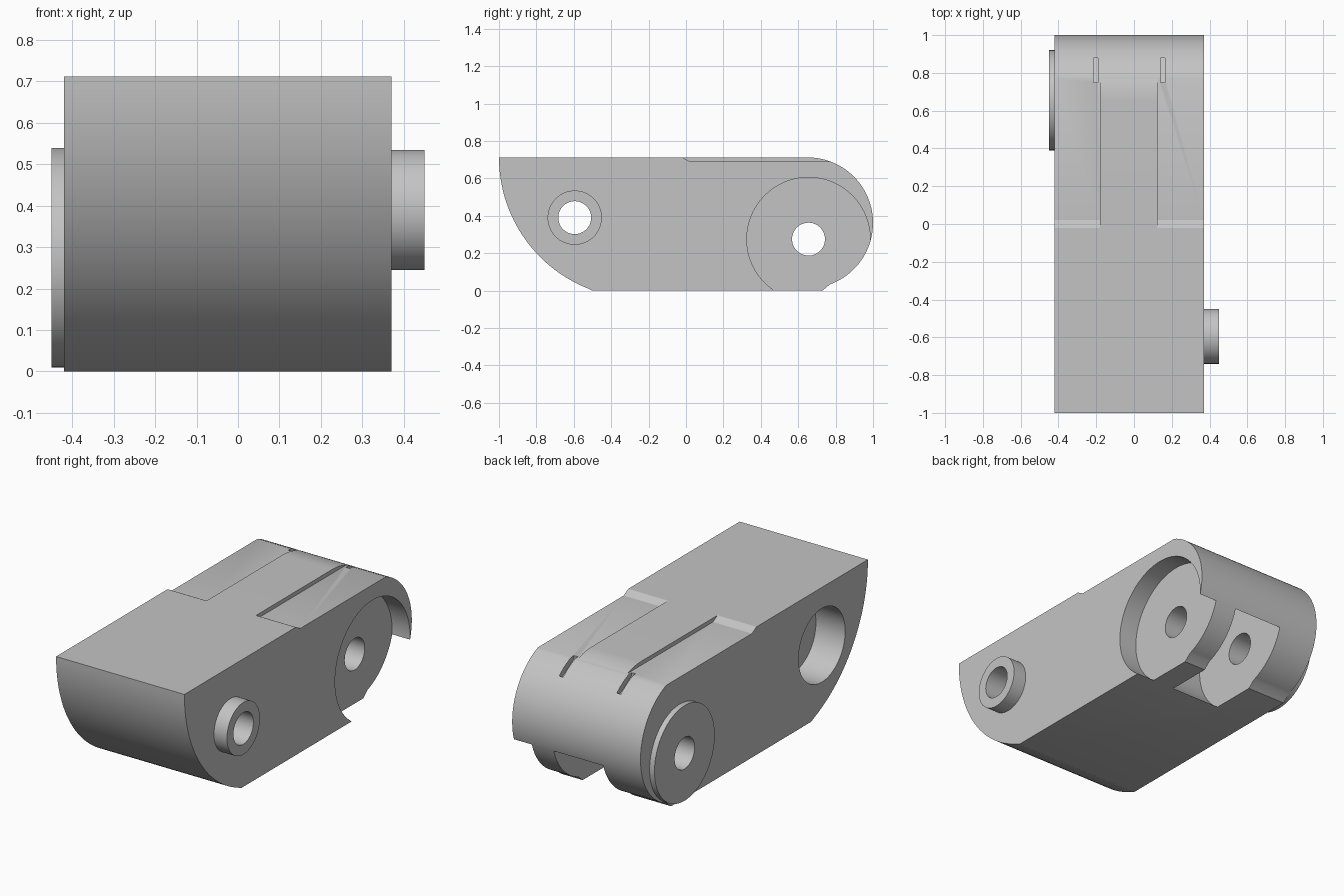
import bpy, bmesh, math

cube = bpy.data.objects.get("Cube")
if cube:
    bpy.data.objects.remove(cube, do_unlink=True)

grey = bpy.data.materials.new("plain_grey")
grey.use_nodes = True
grey.diffuse_color = (0.55, 0.55, 0.55, 1)
grey.node_tree.nodes["Principled BSDF"].inputs["Base Color"].default_value = grey.diffuse_color

REAR, FRONT = (0.655, 0.275), (-0.595, 0.39)   # pivot centres (y, z)
LEFT, RIGHT = 0.37, -0.42                      # side faces (x)


def arc(cy, cz, r, start, end, n):
    """Points of an arc in the side plane, angles in degrees."""
    steps = [math.radians(start + (end - start) * i / n) for i in range(n + 1)]
    return [(cy + r * math.cos(a), cz + r * math.sin(a)) for a in steps]


def prism(name, points, x0, x1):
    """Extrude a side outline along x."""
    bm = bmesh.new()
    face = bm.faces.new([bm.verts.new((x0, y, z)) for y, z in points])
    out = bmesh.ops.extrude_face_region(bm, geom=[face])
    verts = [v for v in out["geom"] if isinstance(v, bmesh.types.BMVert)]
    bmesh.ops.translate(bm, vec=(x1 - x0, 0, 0), verts=verts)
    bmesh.ops.recalc_face_normals(bm, faces=bm.faces)
    mesh = bpy.data.meshes.new(name)
    bm.to_mesh(mesh)
    bm.free()
    mesh.materials.append(grey)
    obj = bpy.data.objects.new(name, mesh)
    bpy.context.collection.objects.link(obj)
    return obj


def disc(name, centre, r, x0, x1, n=64):
    return prism(name, arc(*centre, r, 0, 360 - 360 / n, n - 1), x0, x1)


def select(obj):
    bpy.ops.object.select_all(action="DESELECT")
    obj.select_set(True)
    bpy.context.view_layer.objects.active = obj


def cut(obj, cutter):
    """Subtract the cutter, then discard it."""
    cutter.hide_render = True
    mod = obj.modifiers.new("cut", "BOOLEAN")
    mod.operation, mod.solver, mod.object = "DIFFERENCE", "EXACT", cutter
    select(obj)
    bpy.ops.object.modifier_apply(modifier=mod.name)
    bpy.data.objects.remove(cutter, do_unlink=True)


# Link body: curved nose at the front, round heel at the back
nose = arc(-0.246, 0.712, 0.754, 180, 250.3, 32)
nose[-1] = (-0.5, 0.0)
heel = [(0.73, 0.0)] + arc(0.65, 0.362, 0.35, -70, 90, 48)
body = prism("link_body", nose + heel, RIGHT, LEFT)

# Lowered shoulders on either side of the raised top strip
shoulder = [(-0.02, 0.712), (0.02, 0.69), (1.1, 0.69), (1.1, 0.8), (-0.02, 0.8)]
for x0, x1 in ((RIGHT - 0.1, -0.18), (0.125, LEFT + 0.1)):
    cut(body, prism("shoulder_cutter", shoulder, x0, x1))

# Short slits over the heel
slit = [(0.75, 0.67), (0.88, 0.595), (0.88, 0.75), (0.75, 0.75)]
for x0, x1 in ((-0.215, -0.19), (0.14, 0.165)):
    cut(body, prism("slit_cutter", slit, x0, x1))

# Round pockets at the heel that leave two lugs under a thin skin
for x0, x1 in ((-0.18, 0.125), (0.26, LEFT + 0.1)):
    cut(body, disc("pocket_cutter", REAR, 0.33, x0, x1, 96))

# Socket in the right side and the pin holes
cut(body, disc("socket_cutter", FRONT, 0.205, RIGHT - 0.1, RIGHT + 0.18))
for centre in (REAR, FRONT):
    cut(body, disc("hole_cutter", centre, 0.088, -1, 1, 48))

# Raised bosses around the pins
heel_boss = disc("heel_boss", REAR, 0.265, -0.45, RIGHT)
nose_boss = disc("nose_boss", FRONT, 0.145, LEFT, 0.45)
for boss, centre in ((heel_boss, REAR), (nose_boss, FRONT)):
    cut(boss, disc("hole_cutter", centre, 0.088, -1, 1, 48))

for obj in (body, heel_boss, nose_boss):
    select(obj)
    bpy.ops.object.shade_smooth_by_angle(angle=math.radians(25))
